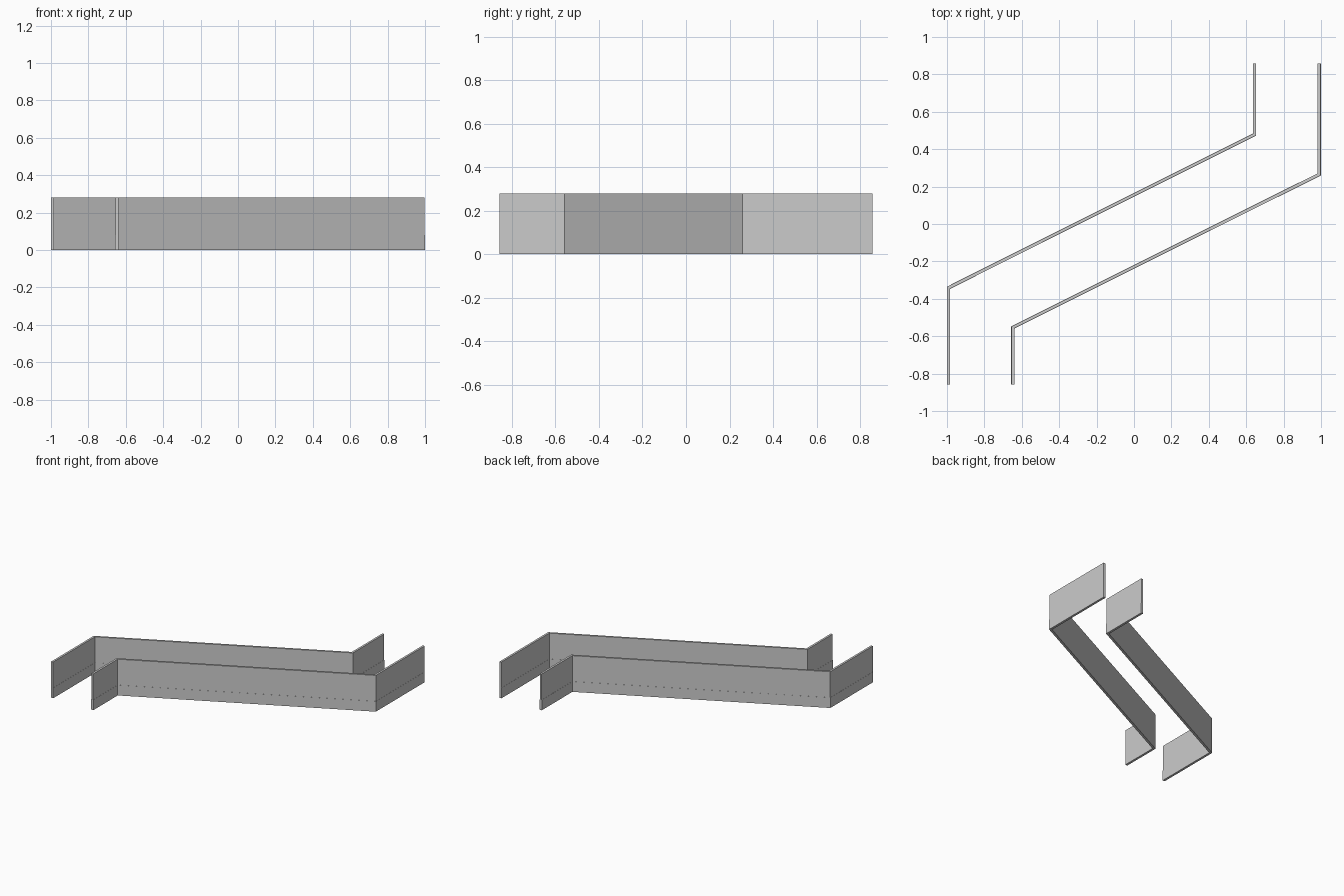
import bpy
import bmesh
from mathutils import Vector

cube = bpy.data.objects.get("Cube")
if cube:
    bpy.data.objects.remove(cube, do_unlink=True)

HEIGHT = 0.28
SKIRT_HEIGHT = 0.08
THICKNESS = 0.016

grey = bpy.data.materials.new("light_grey")
grey.use_nodes = True
colour = (0.6, 0.6, 0.6, 1)
grey.diffuse_color = colour
grey.node_tree.nodes["Principled BSDF"].inputs["Base Color"].default_value = colour


def offset_path(points, distance):
    """Shift a path sideways with mitred corners."""
    pts = [Vector(p) for p in points]
    dirs = [(b - a).normalized() for a, b in zip(pts, pts[1:])]
    result = []
    for i, p in enumerate(pts):
        before, after = dirs[max(i - 1, 0)], dirs[min(i, len(dirs) - 1)]
        n0 = Vector((-before.y, before.x))
        n1 = Vector((-after.y, after.x))
        result.append(p + (n0 + n1) * distance / (1 + n0.dot(n1)))
    return result


def build_wall(name, points, thickness, height):
    """Extrude a mitred strip upwards into a closed wall."""
    bm = bmesh.new()
    left = [bm.verts.new((*p, 0)) for p in offset_path(points, thickness / 2)]
    right = [bm.verts.new((*p, 0)) for p in offset_path(points, -thickness / 2)]
    for i in range(len(points) - 1):
        bm.faces.new((left[i], left[i + 1], right[i + 1], right[i]))
    ext = bmesh.ops.extrude_face_region(bm, geom=bm.faces[:], use_keep_orig=True)
    top = [g for g in ext["geom"] if isinstance(g, bmesh.types.BMVert)]
    bmesh.ops.translate(bm, verts=top, vec=(0, 0, height))
    bmesh.ops.recalc_face_normals(bm, faces=bm.faces[:])
    mesh = bpy.data.meshes.new(name)
    bm.to_mesh(mesh)
    bm.free()
    mesh.materials.append(grey)
    obj = bpy.data.objects.new(name, mesh)
    bpy.context.collection.objects.link(obj)


# Two parallel corridor walls, each with a slim skirting band
paths = {
    "back_wall": [(-0.992, -0.857), (-0.992, -0.341), (0.644, 0.478), (0.644, 0.857)],
    "front_wall": [(-0.648, -0.857), (-0.648, -0.553), (0.99, 0.265), (0.99, 0.857)],
}
for name, path in paths.items():
    build_wall(name, path, THICKNESS, HEIGHT)
    build_wall(name + "_skirting", path, THICKNESS + 0.002, SKIRT_HEIGHT)
